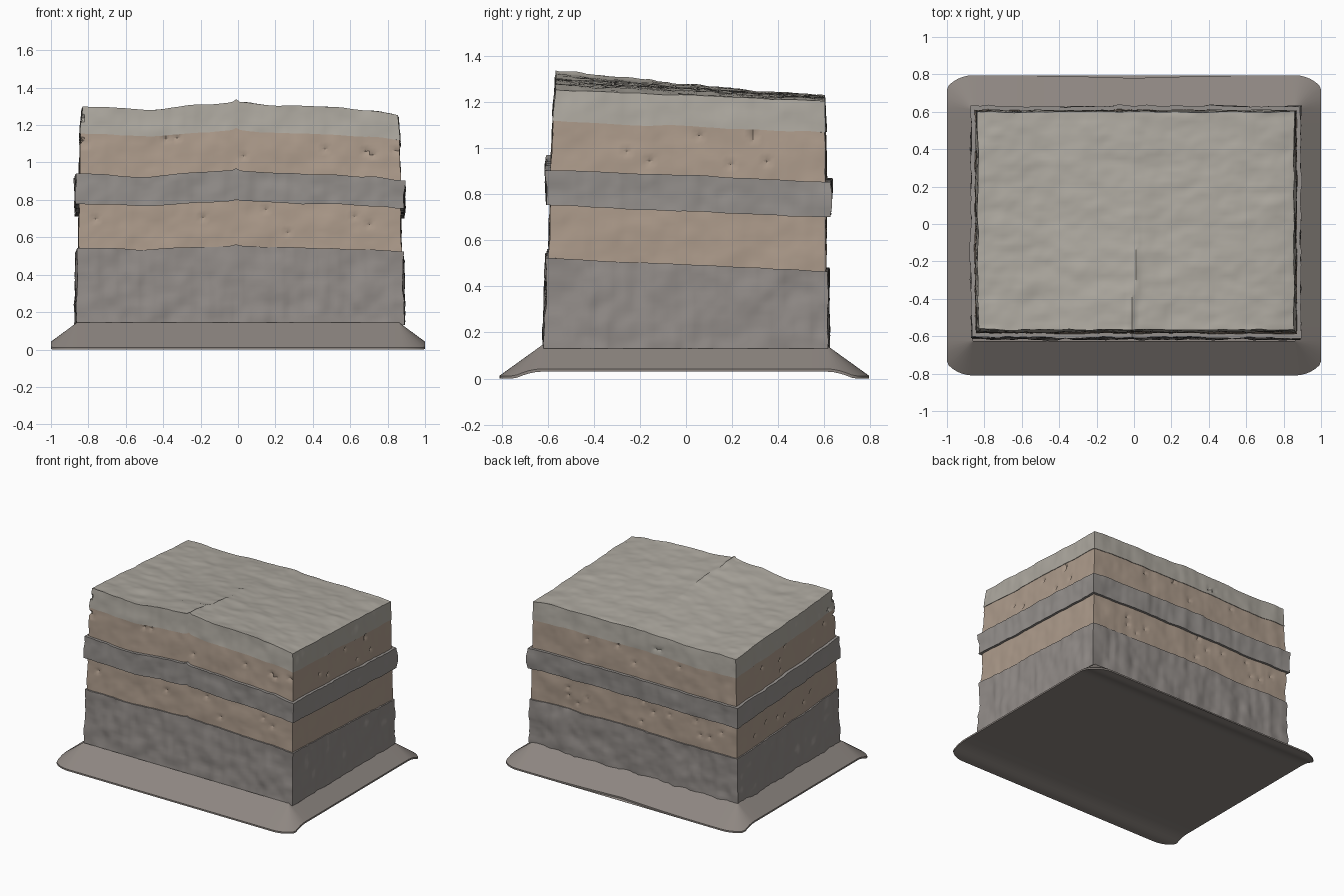
import bpy, math, random
from mathutils import Vector, noise

if "Cube" in bpy.data.objects:
    bpy.data.objects.remove(bpy.data.objects["Cube"])

random.seed(4)
NX, NY = 86, 60
X0, X1, Y0, Y1 = -0.84, 0.86, -0.57, 0.605


def finish(name, verts, faces, color):
    me = bpy.data.meshes.new(name)
    me.from_pydata(verts, [], faces)
    me.validate()
    ob = bpy.data.objects.new(name, me)
    bpy.context.collection.objects.link(ob)
    mat = bpy.data.materials.new(name + "_stone")
    mat.diffuse_color = (*color, 1)
    mat.use_nodes = True
    mat.node_tree.nodes["Principled BSDF"].inputs["Base Color"].default_value = mat.diffuse_color
    me.materials.append(mat)
    bpy.context.view_layer.objects.active = ob
    ob.select_set(True)
    bpy.ops.object.shade_smooth_by_angle(angle=math.radians(35))
    ob.select_set(False)
    return ob


# fold of the strata along x, flattening out towards the back
FOLD = [(-0.95, 0.005), (-0.75, -0.005), (-0.5, -0.02), (-0.2, 0.008), (0, 0.022),
        (0.2, 0.005), (0.5, -0.006), (0.7, -0.02), (0.95, -0.06)]


def fold(x):
    for (a, p), (b, q) in zip(FOLD, FOLD[1:]):
        if x <= b:
            t = (x - a) / (b - a)
            return p + (q - p) * t * t * (3 - 2 * t)
    return FOLD[-1][1]


def boundary(z, amp, x, y):
    if amp == 0:
        return z
    t = (y - Y0) / (Y1 - Y0)
    ridge = 0.016 * math.exp(-((x + 0.012 * math.sin(y * 9)) / 0.014) ** 2) * (1 - t)
    n = noise.fractal(Vector((x * 4, y * 4, z * 9)), 1.0, 2.0, 3) * 0.006
    return z + (fold(x) + ridge) * amp * (1 - 0.7 * t) - (0.055 + 0.025 * amp) * t + n


def grid_xy(i, j):
    return X0 + (X1 - X0) * i / NX, Y0 + (Y1 - Y0) * j / NY


# walk round the edge of the plan grid
RIM = ([(i, 0) for i in range(NX)] + [(NX, j) for j in range(NY)]
       + [(i, NY) for i in range(NX, 0, -1)] + [(0, j) for j in range(NY, 0, -1)])


def layer(name, low, high, out, rows, color, rough, streak, pits, cap=False):
    verts, faces = [], []
    levels = [(0, -0.03)] + [(k / rows, 0) for k in range(rows + 1)]
    if not cap:
        levels.append((1, -0.03))
    for t, inset in levels:
        for i, j in RIM:
            x, y = grid_xy(i, j)
            nx, ny = (i == NX) - (i == 0), (j == NY) - (j == 0)
            z = boundary(*low, x, y) * (1 - t) + boundary(*high, x, y) * t
            p = Vector((x, y, z))
            d = out[0] + (out[1] - out[0]) * t + inset
            d += noise.fractal(p * 7, 1.0, 2.0, 4) * rough
            d += noise.noise(Vector((x * 22, y * 22, z * 4))) * streak
            if random.random() < pits and 0.1 < t < 0.95:
                d -= 0.015
            lean = 0.018 * (1 - z / 1.3)
            verts.append((x + nx * (d + lean), y + ny * d + (ny * lean if ny > 0 else 2.2 * ny * lean)
                          if ny <= 0 else y + d, z))
    n = len(RIM)
    for r in range(len(levels) - 1):
        for k in range(n):
            m = (k + 1) % n
            faces.append((r * n + k, r * n + m, (r + 1) * n + m, (r + 1) * n + k))
    if cap:
        # weathered top surface, joined to the last ring
        idx = {ij: (len(levels) - 1) * n + k for k, ij in enumerate(RIM)}
        for i in range(1, NX):
            for j in range(1, NY):
                x, y = grid_xy(i, j)
                idx[i, j] = len(verts)
                z = boundary(*high, x, y) + 0.006 * noise.fractal(Vector((x * 6, y * 11, 3)), 0.8, 2.0, 4)
                verts.append((x, y, z))
        for i in range(NX):
            for j in range(NY):
                faces.append((idx[i, j], idx[i + 1, j], idx[i + 1, j + 1], idx[i, j + 1]))
    return finish(name, verts, faces, color)


# strata boundaries: (height at the front, fold strength)
B = [(0.13, 0), (0.545, 0.5), (0.78, 0.6), (0.94, 0.75), (1.155, 0.8), (1.30, 1.0)]
GREY, SAND, PALE = (0.29, 0.265, 0.25), (0.42, 0.33, 0.26), (0.42, 0.395, 0.35)

layer("basement_layer", B[0], B[1], (0.012, 0.012), 18, GREY, 0.010, 0.007, 0)
layer("lower_sandstone", B[1], B[2], (0.002, 0.002), 12, SAND, 0.006, 0.002, 0.006)
layer("grey_shale", B[2], B[3], (0.020, 0.026), 8, (0.30, 0.28, 0.265), 0.008, 0.006, 0)
layer("upper_sandstone", B[3], B[4], (0.004, 0.0), 11, SAND, 0.006, 0.002, 0.008)
layer("limestone_cap", B[4], B[5], (0.004, -0.005), 7, PALE, 0.006, 0.003, 0.002, cap=True)


# sloping rubble skirt: block plan offset outwards, trimmed at x = +-1
IX, IY0, IY1, W = 0.86, -0.625, 0.61, 0.185
half = [(IX * k / 12, IY0 - W) for k in range(12)]
half += [(IX + W * math.sin(a), IY0 - W * math.cos(a)) for a in [math.pi / 20 * k for k in range(10)]]
half += [(IX + W, IY0 + (IY1 - IY0) * k / 16) for k in range(17)]
half += [(IX + W * math.cos(a), IY1 + W * math.sin(a)) for a in [math.pi / 20 * k for k in range(1, 11)]]
half += [(IX * (1 - k / 12), IY1 + W - 0.015 * (k / 12) ** 2) for k in range(1, 13)]

verts, faces = [], []
for x, y in half:
    x = min(x, 1)
    cx, cy = min(x, IX), min(max(y, IY0), IY1)
    z = max(0.14 - 0.7 * math.hypot(x - cx, y - cy), 0.012)
    for s in (1, -1):
        verts += [(s * cx, cy, 0.145), (s * x, y, z), (s * x, y, max(0, z - 0.012))]
for k in range(len(half) - 1):
    a, b = 6 * k, 6 * k + 6
    for q in (0, 1):
        faces.append((a + q, a + q + 1, b + q + 1, b + q))
        faces.append((a + q + 3, b + q + 3, b + q + 4, a + q + 4))
    faces.append((a + 2, a + 5, b + 5, b + 2))
skirt = finish("base_skirt", verts, faces, (0.27, 0.24, 0.22))
